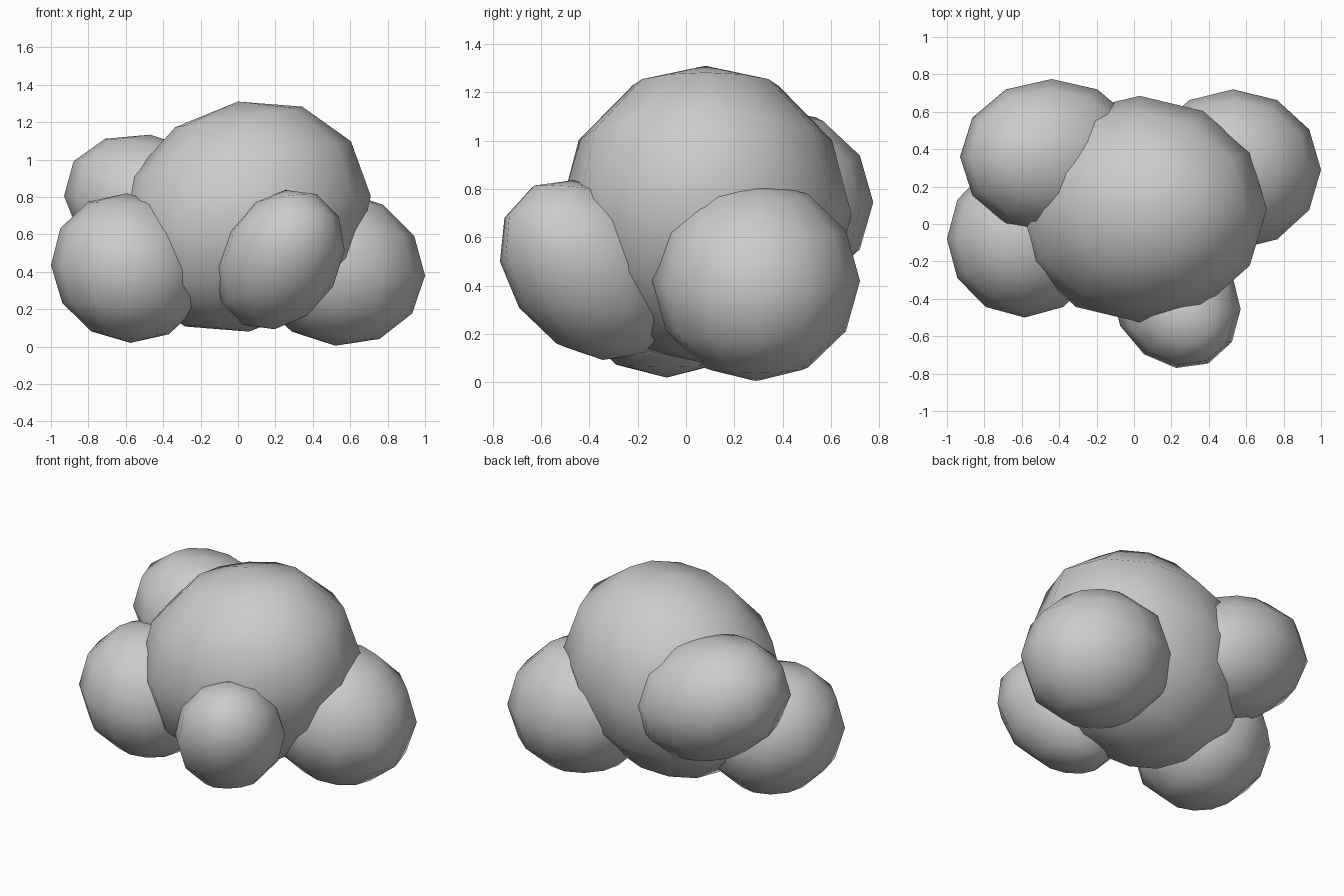
import bpy
import bmesh
from mathutils import Matrix

if "Cube" in bpy.data.objects:
    bpy.data.objects.remove(bpy.data.objects["Cube"])


def lobe(name, centre, x_axis, y_axis, z_axis):
    """Smooth 12 x 6 sphere stretched along three half-axis vectors."""
    bm = bmesh.new()
    bmesh.ops.create_uvsphere(bm, u_segments=12, v_segments=6, radius=1)
    m = Matrix((x_axis, y_axis, z_axis)).transposed().to_4x4()
    m.translation = centre
    bm.transform(m)
    bmesh.ops.recalc_face_normals(bm, faces=bm.faces)
    for f in bm.faces:
        f.smooth = True
    mesh = bpy.data.meshes.new(name)
    bm.to_mesh(mesh)
    bm.free()
    obj = bpy.data.objects.new(name, mesh)
    bpy.context.collection.objects.link(obj)
    return obj


# Large central mass
lobe("main_lobe", (0.03, 0.08, 0.695),
     (0.68, 0, 0.11), (0, 0.605, 0), (-0.03, 0, 0.615))

# Smaller masses around it
lobe("left_lobe", (-0.585, -0.08, 0.42),
     (0.415, 0, -0.015), (0, 0.42, 0), (-0.01, 0, 0.40))
lobe("right_lobe", (0.53, 0.29, 0.42),
     (0.47, 0, -0.04), (0, 0.43, 0), (0.01, 0, 0.415))
lobe("front_lobe", (0.225, -0.405, 0.465),
     (0.345, -0.05, 0.05), (0, 0.365, -0.035), (0.03, -0.06, 0.372))
lobe("back_left_lobe", (-0.44, 0.36, 0.745),
     (0.49, 0, -0.06), (0, 0.415, 0), (-0.03, 0, 0.388))
